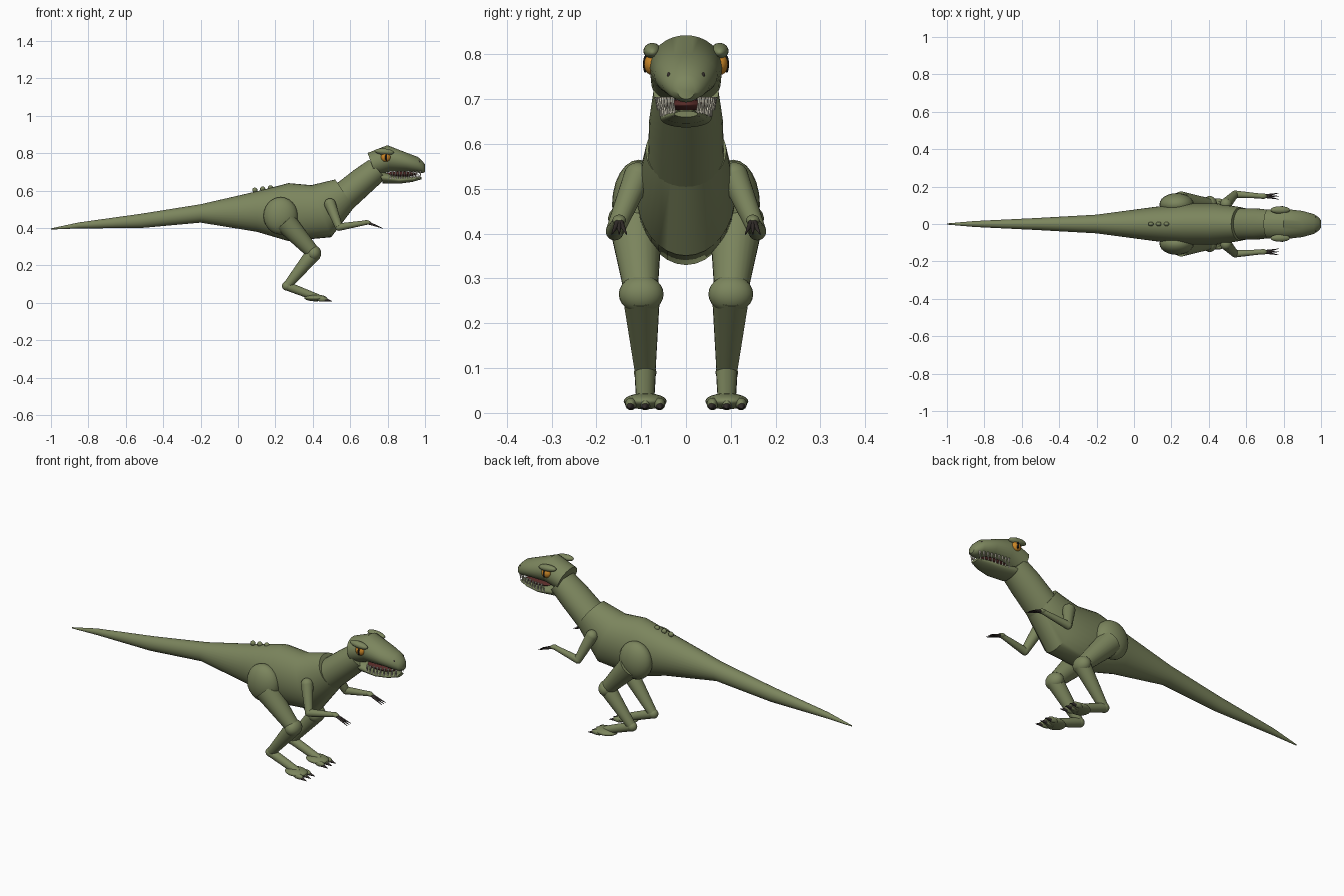
import bpy, bmesh, math
from mathutils import Vector

if "Cube" in bpy.data.objects:
    bpy.data.objects.remove(bpy.data.objects["Cube"])


def material(name, r, g, b):
    mat = bpy.data.materials.new(name)
    mat.use_nodes = True
    mat.diffuse_color = (r, g, b, 1)
    mat.node_tree.nodes["Principled BSDF"].inputs["Base Color"].default_value = (r, g, b, 1)
    return mat


SKIN = material("olive skin", .2, .235, .11)
CLAW = material("dark claw", .035, .028, .025)
MOUTH = material("dark red mouth", .1, .025, .022)
TOOTH = material("ivory tooth", .72, .68, .55)
AMBER = material("amber eye", .6, .24, .02)
BLACK = material("black pupil", .008, .008, .008)


def finish(name, bm, mat):
    """Turn a bmesh into a smooth-shaded object with sharp edges kept."""
    bmesh.ops.recalc_face_normals(bm, faces=bm.faces)
    mesh = bpy.data.meshes.new(name)
    bm.to_mesh(mesh)
    bm.free()
    mesh.materials.append(mat)
    obj = bpy.data.objects.new(name, mesh)
    bpy.context.collection.objects.link(obj)
    bpy.ops.object.select_all(action="DESELECT")
    obj.select_set(True)
    bpy.context.view_layer.objects.active = obj
    bpy.ops.object.shade_smooth_by_angle(angle=math.radians(40))
    return obj


def loft(name, rings, mat=SKIN, sides=32):
    """Skin elliptical rings given as x, z, half width, half height, tilt."""
    bm = bmesh.new()
    loops = []
    for x, z, w, h, tilt in rings:
        t = math.radians(tilt)
        loop = []
        for i in range(sides):
            a = math.tau * i / sides
            up = h * math.sin(a)
            loop.append(bm.verts.new((x - up * math.sin(t), w * math.cos(a), z + up * math.cos(t))))
        loops.append(loop)
    for low, high in zip(loops, loops[1:]):
        for i in range(sides):
            j = (i + 1) % sides
            bm.faces.new((low[i], low[j], high[j], high[i]))
    bm.faces.new(loops[0])
    bm.faces.new(loops[-1])
    return finish(name, bm, mat)


def ball(name, centre, radii, mat=SKIN, pitch=0, detail=24):
    bm = bmesh.new()
    bmesh.ops.create_uvsphere(bm, u_segments=detail, v_segments=detail // 2, radius=1)
    obj = finish(name, bm, mat)
    obj.location, obj.scale = centre, radii
    obj.rotation_euler.y = math.radians(pitch)
    return obj


def limb(name, start, end, r1, r2, mat=SKIN, sides=24):
    """Tapered tube between two points."""
    a, b = Vector(start), Vector(end)
    bm = bmesh.new()
    bmesh.ops.create_cone(bm, cap_ends=True, segments=sides, radius1=r1, radius2=r2, depth=(b - a).length)
    obj = finish(name, bm, mat)
    obj.location = (a + b) / 2
    obj.rotation_mode = "QUATERNION"
    obj.rotation_quaternion = (b - a).to_track_quat("Z", "Y")
    return obj


# Tail and torso in one tapering body
loft("body", [
    (-1, .395, .003, .003, 0), (-.85, .414, .016, .016, 0), (-.52, .438, .032, .038, 0),
    (-.2, .478, .05, .049, 0), (.1, .488, .09, .108, 0), (.27, .485, .11, .155, 0),
    (.445, .49, .11, .149, 21), (.57, .585, .09, .09, 34)])
loft("neck", [(.57, .57, .085, .08, 35), (.67, .655, .082, .074, 38), (.745, .715, .073, .067, 42)])

# Head and jaws
loft("head", [
    (.715, .74, .078, .065, 20), (.805, .772, .081, .071, 5), (.9, .753, .07, .05, 0),
    (.962, .738, .053, .042, 0), (.988, .724, .035, .031, 0), (1, .72, .02, .02, 0)])
loft("lower_jaw", [
    (.765, .672, .058, .034, 15), (.86, .657, .057, .02, 0),
    (.93, .661, .046, .015, 0), (.98, .667, .026, .007, 0)])
ball("mouth_lining", (.87, 0, .688), (.085, .045, .014), MOUTH)

# Bumps along the spine
for i in range(3):
    ball(f"back_bump_{i + 1}", (.09 + .042 * i, 0, .603 + .006 * i), (.014, .012, .013), detail=16)

for side, s in (("left", 1), ("right", -1)):
    # Eye, brow and nostril
    ball(f"{side}_eye", (.79, s * .076, .778), (.026, .018, .024), AMBER)
    ball(f"{side}_pupil", (.792, s * .091, .778), (.006, .005, .019), BLACK)
    ball(f"{side}_brow", (.782, s * .075, .808), (.052, .02, .017), pitch=5)
    ball(f"{side}_nostril", (.964, s * .038, .753), (.01, .005, .008), CLAW, detail=12)

    # Teeth follow the narrowing jaw
    for i in range(9):
        t = i / 8
        x = .825 + .15 * t
        y = s * (.064 - .034 * t * t)
        limb(f"{side}_upper_tooth_{i + 1}", (x, y, .705), (x, y, .675), .006, .001, TOOTH, 8)
        limb(f"{side}_lower_tooth_{i + 1}", (x - .008, y * .85, .662), (x - .008, y * .9, .69), .005, .001, TOOTH, 8)

    # Hind leg
    hip, knee, ankle, ball_of_foot = [Vector((x, s * y, z)) for x, y, z in (
        (.25, .113, .435), (.405, .1, .265), (.262, .091, .09), (.43, .091, .025))]
    ball(f"{side}_hip", (.228, s * .105, .465), (.092, .06, .1))
    limb(f"{side}_thigh", hip, knee, .072, .043).scale = (.85, .85, 1)
    ball(f"{side}_knee", knee, (.04, .05, .042))
    limb(f"{side}_shin", knee, ankle, .042, .023)
    ball(f"{side}_ankle", ankle, (.027, .025, .025))
    limb(f"{side}_metatarsal", ankle, ball_of_foot, .024, .02)
    ball(f"{side}_foot", (.415, s * .091, .026), (.06, .048, .018))
    for i in (-1, 0, 1):
        y = s * .091 + .032 * i
        ball(f"{side}_toe_{i + 2}", (.45, y, .02), (.03, .013, .014), detail=16)
        limb(f"{side}_toe_claw_{i + 2}", (.462, y, .018), (.502, y + .003 * i, .009), .011, .001, CLAW, 12)

    # Arm and clawed hand
    shoulder, elbow, wrist = [Vector((x, s * y, z)) for x, y, z in (
        (.492, .108, .528), (.54, .159, .405), (.69, .149, .43))]
    ball(f"{side}_shoulder", shoulder, (.031, .031, .031))
    limb(f"{side}_upper_arm", shoulder, elbow, .031, .02)
    ball(f"{side}_elbow", elbow, (.02, .02, .02))
    limb(f"{side}_forearm", elbow, wrist, .02, .012)
    ball(f"{side}_hand", wrist, (.022, .015, .012), pitch=10)
    for i in (-1, 0, 1):
        tip = wrist + Vector((.085, .017 * i, -.032))
        limb(f"{side}_finger_{i + 2}", wrist, tip, .009, .001, CLAW, 12)
